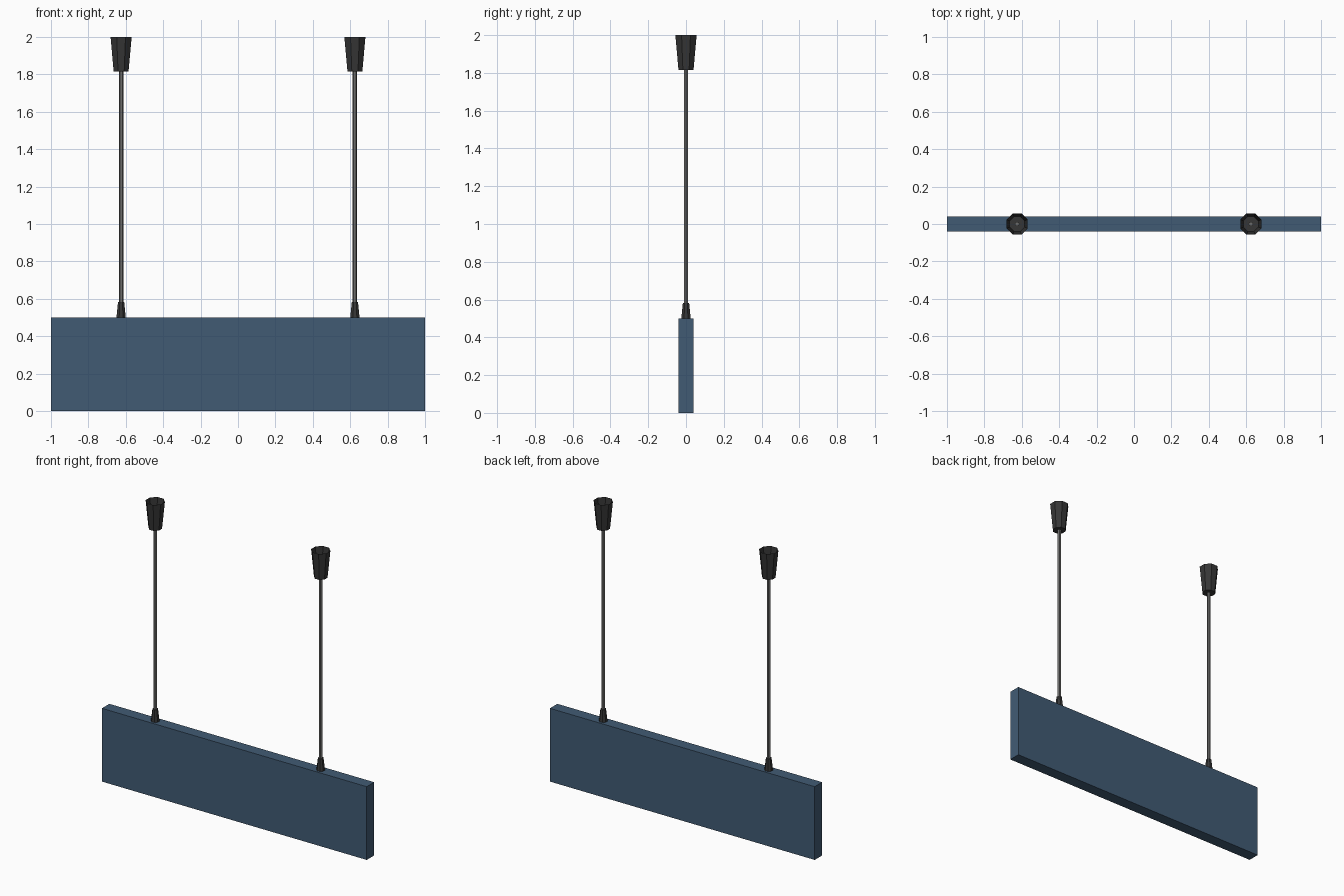
import bpy, bmesh, math

if "Cube" in bpy.data.objects:
    bpy.data.objects.remove(bpy.data.objects["Cube"])


def material(name, rgb):
    m = bpy.data.materials.new(name)
    m.diffuse_color = (*rgb, 1)
    m.use_nodes = True
    m.node_tree.nodes["Principled BSDF"].inputs["Base Color"].default_value = m.diffuse_color
    return m


BLUE = material("slate blue", (0.053, 0.105, 0.175))
BLACK = material("charcoal", (0.037, 0.037, 0.037))
GREY = material("rod grey", (0.15, 0.15, 0.145))


def finish(bm, name, mat):
    mesh = bpy.data.meshes.new(name)
    bm.to_mesh(mesh)
    bm.free()
    mesh.materials.append(mat)
    obj = bpy.data.objects.new(name, mesh)
    bpy.context.collection.objects.link(obj)
    return obj


def tapered(name, mat, x, z0, z1, r0, r1, sides, turn=0.0, open_top=False):
    """Upright tapered prism; r0 and r1 are corner radii."""
    bm = bmesh.new()
    rings = []
    for z, r in ((z0, r0), (z1, r1)):
        angles = [turn + math.tau * i / sides for i in range(sides)]
        rings.append([bm.verts.new((x + r * math.cos(a), r * math.sin(a), z)) for a in angles])
    low, high = rings
    for i in range(sides):
        j = (i + 1) % sides
        bm.faces.new((low[i], low[j], high[j], high[i]))
    bm.faces.new(low[::-1])
    if not open_top:
        bm.faces.new(high)
    return finish(bm, name, mat)


# hanging sign board
bm = bmesh.new()
bmesh.ops.create_cube(bm, size=1)
for v in bm.verts:
    v.co = (v.co.x * 2, v.co.y * 0.08, (v.co.z + 0.5) * 0.5)
finish(bm, "sign_board", BLUE)

# two hangers: lower ferrule, rod and ceiling cup (open at the top)
for side, x in (("left", -0.625), ("right", 0.625)):
    tapered(f"{side}_ferrule", BLACK, x, 0.5, 0.582, 0.027, 0.018, 8, math.pi / 8)
    tapered(f"{side}_rod", GREY, x, 0.55, 1.83, 0.0125, 0.0125, 6)
    tapered(f"{side}_ceiling_cup", BLACK, x, 1.815, 2.0, 0.043, 0.061, 8, math.pi / 8, open_top=True)
